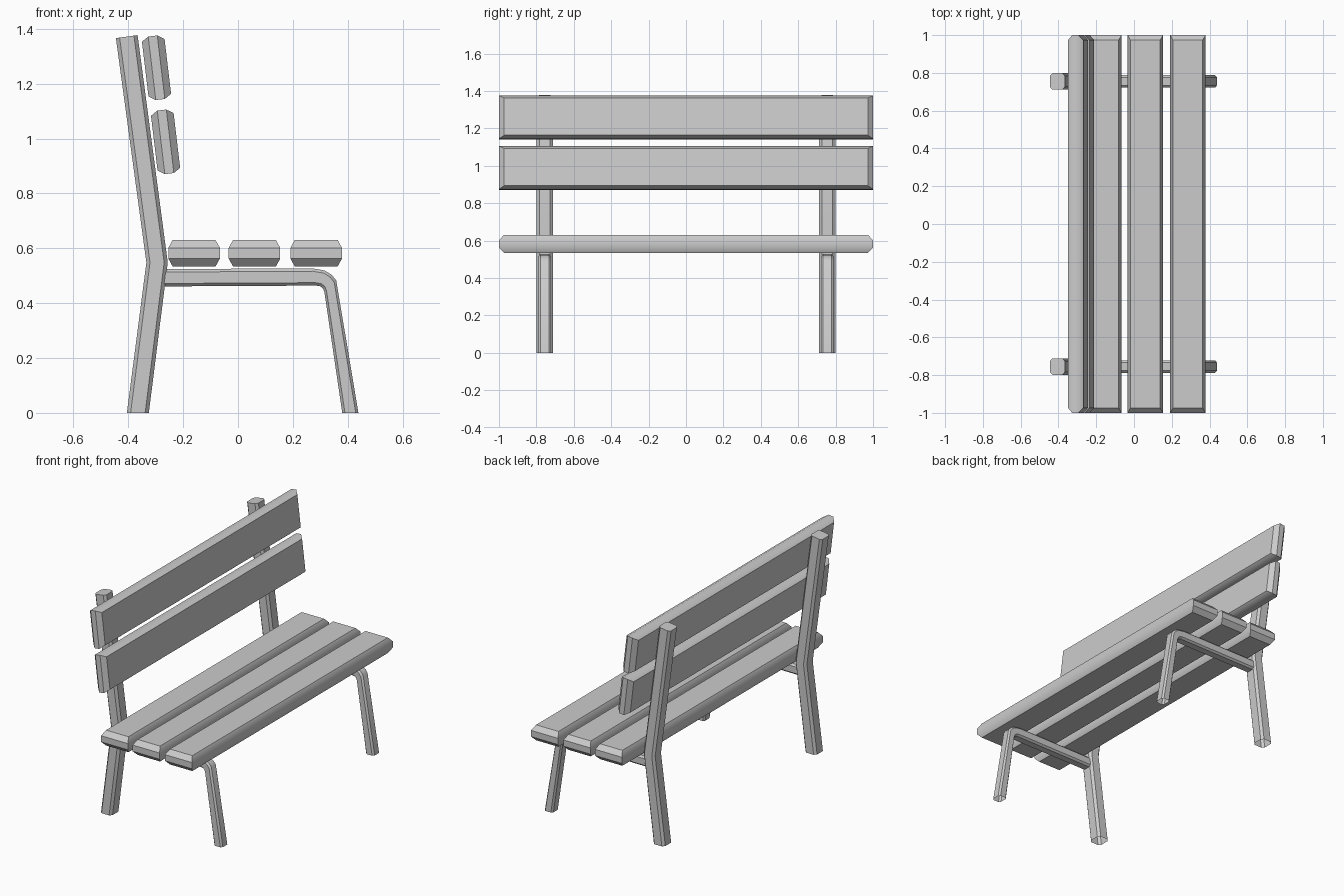
import bpy, bmesh, math

if "Cube" in bpy.data.objects:
    bpy.data.objects.remove(bpy.data.objects["Cube"])


def skin(name, rings, caps, angle):
    """Join matching rings of points with quads; caps = (first, last)."""
    bm = bmesh.new()
    loops = [[bm.verts.new(p) for p in ring] for ring in rings]
    n = len(loops[0])
    for a, b in zip(loops, loops[1:]):
        for i in range(n):
            j = (i + 1) % n
            bm.faces.new((a[i], a[j], b[j], b[i]))
    if caps[0]:
        bm.faces.new(loops[0])
    if caps[1]:
        bm.faces.new(loops[-1])
    bmesh.ops.recalc_face_normals(bm, faces=bm.faces)
    mesh = bpy.data.meshes.new(name)
    bm.to_mesh(mesh)
    bm.free()
    for f in mesh.polygons:
        f.use_smooth = True
    mesh.set_sharp_from_angle(angle=math.radians(angle))
    ob = bpy.data.objects.new(name, mesh)
    bpy.context.collection.objects.link(ob)
    return ob


def slat(name, x, z, width, thick, tilt=0):
    """Plank along y whose two broad faces have chamfered borders."""
    h, c = thick / 2, thick * 0.3
    rings = []
    for lz, ix, iy in ((-h, 0.016, 0.027), (c - h, 0, 0), (h - c, 0, 0), (h, 0.016, 0.027)):
        a, b = width / 2 - ix, 1 - iy
        rings.append([(-a, -b, lz), (a, -b, lz), (a, b, lz), (-a, b, lz)])
    ob = skin(name, rings, (True, True), 40)
    ob.location = (x, 0, z)
    ob.rotation_euler.y = math.radians(tilt)
    return ob


def leg(name, pairs, y, depth, caps):
    """Chamfered bar lofted through pairs of opposite (x, z) edge points."""
    c = 0.17
    section = [(c, 0), (1 - c, 0), (1, c), (1, 1 - c), (1 - c, 1), (c, 1), (0, 1 - c), (0, c)]
    rings = [[(p[0] + (q[0] - p[0]) * u, y + (v - 0.5) * depth, p[1] + (q[1] - p[1]) * u)
              for u, v in section] for p, q in pairs]
    return skin(name, rings, caps, 30)


# Seat slats
for i, x in enumerate((-0.16, 0.06, 0.285)):
    slat(f"seat_slat_{i + 1}", x, 0.582, 0.188, 0.097)

# Backrest slats, leaning back
for i, (x, z) in enumerate(((-0.264, 0.988), (-0.297, 1.258))):
    slat(f"back_slat_{i + 1}", x, z, 0.233, 0.083, -96.8)

# Side frames: bent rear post, and front leg with seat support in one bent bar
rear = [((-0.405, 0), (-0.325, 0)),
        ((-0.334, 0.548), (-0.256, 0.548)),
        ((-0.445, 1.366), (-0.366, 1.377))]
front = [((-0.28, 0.524), (-0.28, 0.461)),
         ((0.27, 0.527), (0.285, 0.464)),
         ((0.316, 0.519), (0.302, 0.461)),
         ((0.342, 0.503), (0.310, 0.453)),
         ((0.358, 0.483), (0.315, 0.440)),
         ((0.439, 0), (0.380, 0))]
for side, y in (("near", -0.755), ("far", 0.755)):
    leg(f"rear_leg_{side}", rear, y, 0.088, (False, True))
    leg(f"front_leg_{side}", front, y, 0.066, (False, False))
